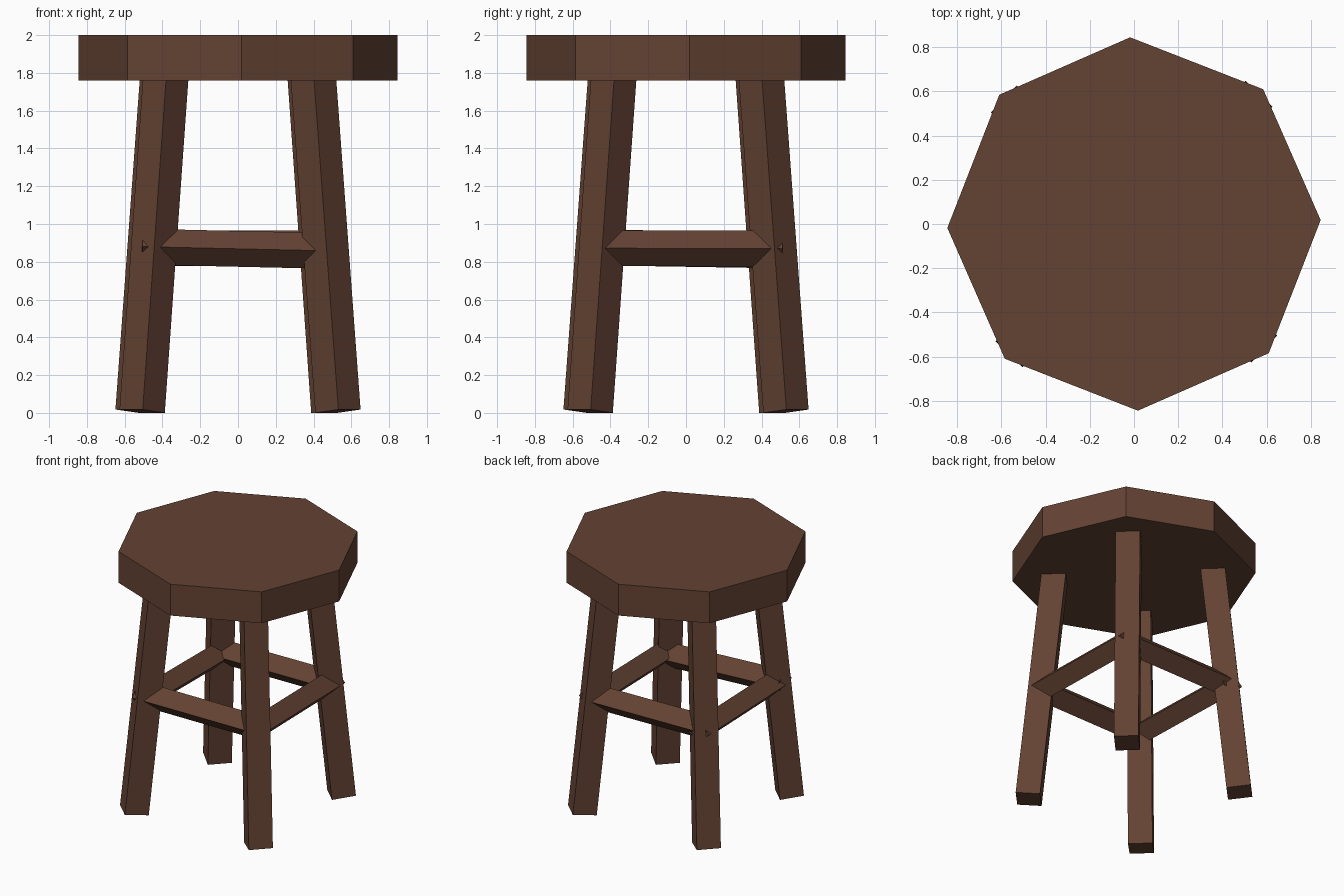
import bpy, bmesh, math
from mathutils import Vector, Matrix

if "Cube" in bpy.data.objects:
    bpy.data.objects.remove(bpy.data.objects["Cube"])

TWIST = math.radians(1.2)   # whole stool is turned very slightly

wood = bpy.data.materials.new("dark brown wood")
wood.diffuse_color = (0.127, 0.055, 0.033, 1)
wood.use_nodes = True
wood.node_tree.nodes["Principled BSDF"].inputs["Base Color"].default_value = wood.diffuse_color


def finish(name, bm):
    mesh = bpy.data.meshes.new(name)
    bm.to_mesh(mesh)
    bm.free()
    mesh.materials.append(wood)
    obj = bpy.data.objects.new(name, mesh)
    bpy.context.collection.objects.link(obj)
    return obj


def beam(name, start, end, side, size):
    """Square bar from start to end; 'side' is the direction one face looks."""
    start, end = Vector(start), Vector(end)
    axis = (end - start).normalized()
    v = axis.cross(Vector(side)).normalized()
    u = v.cross(axis)
    rot = Matrix((u, v, axis)).transposed().to_4x4()
    scale = Matrix.Diagonal((size, size, (end - start).length, 1))
    bm = bmesh.new()
    bmesh.ops.create_cube(bm, size=1,
                          matrix=Matrix.Translation((start + end) / 2) @ rot @ scale)
    return finish(name, bm)


# Octagonal seat
bm = bmesh.new()
ring = [bm.verts.new((0.845 * math.cos(TWIST + i * math.pi / 4),
                      0.845 * math.sin(TWIST + i * math.pi / 4), 1.76)) for i in range(8)]
base = bm.faces.new(ring)
top = bmesh.ops.extrude_face_region(bm, geom=[base], use_keep_orig=True)
bmesh.ops.translate(bm, vec=(0, 0, 0.24),
                    verts=[g for g in top["geom"] if isinstance(g, bmesh.types.BMVert)])
bmesh.ops.recalc_face_normals(bm, faces=bm.faces)
finish("seat", bm)

# Four square legs splayed along the diagonals
for i, place in enumerate(("back_right", "back_left", "front_left", "front_right")):
    a = TWIST + math.pi / 4 + i * math.pi / 2
    out = Vector((math.cos(a), math.sin(a), 0))
    foot = out * 0.733 + Vector((0, 0, 0.009))
    head = out * 0.546 + Vector((0, 0, 1.84))
    beam(place + "_leg", foot, head, out, 0.17)

# Stretchers turned on edge, a little uneven, some poking through the legs
stretchers = {
    "front": ((-0.51, -0.463, 0.88), (0.46, -0.415, 0.858)),
    "right": ((0.475, -0.46, 0.872), (0.455, 0.51, 0.87)),
    "back": ((0.46, 0.46, 0.87), (-0.46, 0.44, 0.872)),
    "left": ((-0.457, 0.51, 0.86), (-0.443, -0.46, 0.876)),
}
for place, (p, q) in stretchers.items():
    mid = (Vector(p) + Vector(q)) / 2
    out = Vector((mid.x, mid.y, 0)).normalized()
    beam(place + "_stretcher", p, q, out + Vector((0, 0, 1)), 0.134)
